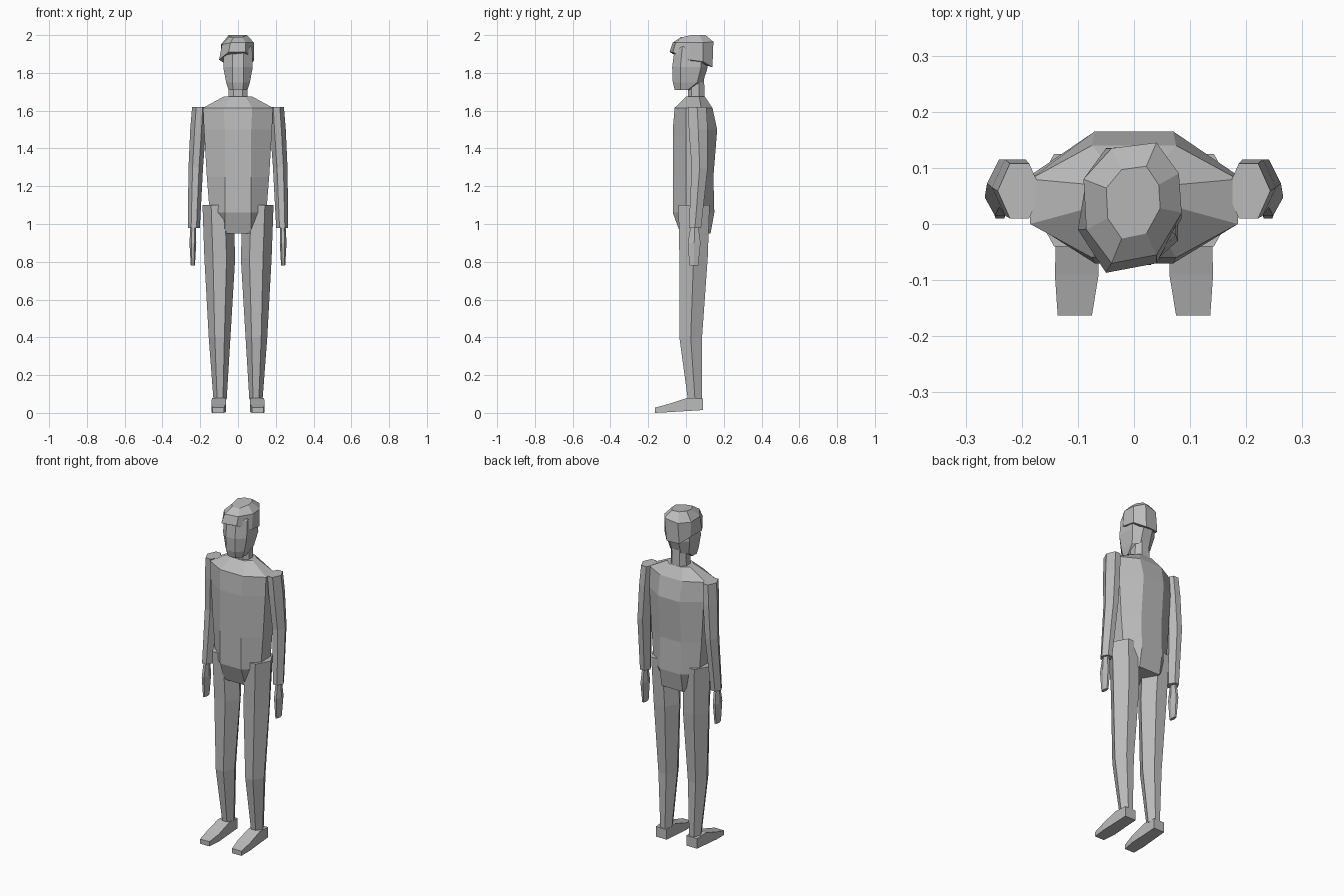
import bpy
import bmesh
from mathutils import Vector

default_cube = bpy.data.objects.get("Cube")
if default_cube:
    bpy.data.objects.remove(default_cube, do_unlink=True)

# Single matte grey for the whole figure
grey = bpy.data.materials.new("plain grey")
grey.use_nodes = True
colour = (0.5, 0.5, 0.5, 1)
grey.diffuse_color = colour
grey.node_tree.nodes["Principled BSDF"].inputs["Base Color"].default_value = colour


def loft(name, rings):
    """Join rings of points with quads and close both ends."""
    bm = bmesh.new()
    loops = [[bm.verts.new(point) for point in ring] for ring in rings]
    for lower, upper in zip(loops, loops[1:]):
        count = len(lower)
        for i in range(count):
            j = (i + 1) % count
            bm.faces.new((lower[i], lower[j], upper[j], upper[i]))
    bm.faces.new(loops[0][::-1])
    bm.faces.new(loops[-1])
    bmesh.ops.recalc_face_normals(bm, faces=bm.faces)
    mesh = bpy.data.meshes.new(name)
    bm.to_mesh(mesh)
    bm.free()
    mesh.materials.append(grey)
    part = bpy.data.objects.new(name, mesh)
    bpy.context.collection.objects.link(part)
    return part


def body_ring(z, flat, wide, front, side_front, side_back, back):
    """Symmetric eight-sided section with flat front and back."""
    half = [(flat, front), (wide, side_front), (wide, side_back), (flat, back)]
    points = half + [(-x, y) for x, y in reversed(half)]
    return [Vector((x, y, z)) for x, y in points]


def limb_ring(side, z, inner, outer, front, back):
    """Six-sided section with flat front and back."""
    middle = (front + back) / 2
    a = inner + (outer - inner) * 0.28
    b = outer - (outer - inner) * 0.28
    points = [(inner, middle), (a, front), (b, front),
              (outer, middle), (b, back), (a, back)]
    return [Vector((side * x, y, z)) for x, y in points]


def box_ring(side, y, inner, outer, low, high):
    """Upright rectangular section of a foot."""
    points = [(inner, low), (outer, low), (outer, high), (inner, high)]
    return [Vector((side * x, y, z)) for x, z in points]


# Torso from crotch to collar
loft("torso", [
    body_ring(0.95, 0.07, 0.08, -0.03, 0.02, 0.09, 0.13),
    body_ring(1.06, 0.07, 0.15, -0.07, 0, 0.09, 0.15),
    body_ring(1.25, 0.07, 0.165, -0.07, 0, 0.09, 0.145),
    body_ring(1.5, 0.07, 0.18, -0.07, 0, 0.09, 0.165),
    body_ring(1.615, 0.075, 0.185, -0.06, 0, 0.08, 0.14),
    body_ring(1.675, 0.04, 0.075, 0, 0.03, 0.07, 0.1),
])

# Neck and head
loft("neck", [
    body_ring(1.65, 0.025, 0.052, 0.01, 0.03, 0.07, 0.1),
    body_ring(1.78, 0.025, 0.048, 0.01, 0.03, 0.07, 0.095),
])
loft("head", [
    body_ring(1.71, 0.025, 0.05, -0.06, -0.03, 0.01, 0.03),
    body_ring(1.75, 0.03, 0.063, -0.07, -0.03, 0.06, 0.09),
    body_ring(1.83, 0.03, 0.078, -0.073, -0.03, 0.08, 0.115),
    body_ring(1.93, 0.03, 0.075, -0.06, -0.02, 0.08, 0.11),
    body_ring(1.97, 0.02, 0.05, -0.03, 0, 0.06, 0.08),
])

# Uneven swept hair: a fringe edge, a crown edge and a flat top
fringe = [(-0.05, -0.087, 1.91), (0.04, -0.07, 1.91), (0.085, 0.01, 1.87),
          (0.08, 0.09, 1.86), (0.03, 0.14, 1.83), (-0.05, 0.135, 1.83),
          (-0.085, 0.08, 1.86), (-0.1, -0.01, 1.87)]
crown = [(-0.04, -0.07, 1.96), (0.04, -0.055, 1.96), (0.085, 0.02, 1.96),
         (0.08, 0.09, 1.96), (0.04, 0.145, 1.965), (-0.04, 0.135, 1.95),
         (-0.09, 0.08, 1.95), (-0.085, -0.01, 1.95)]
top = [(centre_x * 0.55, 0.04 + (y - 0.04) * 0.6, 1.99 if y < 0 else 2)
       for centre_x, y, z in crown]
loft("hair", [fringe, crown, top])

# Paired limbs
for label, side in (("left", 1), ("right", -1)):
    loft(label + "_leg", [
        limb_ring(side, 0.07, 0.06, 0.13, 0.01, 0.085),
        limb_ring(side, 0.4, 0.04, 0.155, -0.035, 0.085),
        limb_ring(side, 0.82, 0.015, 0.178, -0.035, 0.115),
        limb_ring(side, 1.1, 0.025, 0.188, -0.04, 0.125),
    ])
    loft(label + "_foot", [
        box_ring(side, -0.163, 0.075, 0.136, 0, 0.028),
        box_ring(side, -0.09, 0.063, 0.141, 0.004, 0.048),
        box_ring(side, 0.01, 0.065, 0.138, 0.01, 0.08),
        box_ring(side, 0.09, 0.065, 0.136, 0.015, 0.075),
    ])
    loft(label + "_arm", [
        limb_ring(side, 0.98, 0.202, 0.266, 0.015, 0.08),
        limb_ring(side, 1.3, 0.185, 0.262, 0.03, 0.115),
        limb_ring(side, 1.5, 0.17, 0.253, 0.015, 0.115),
        limb_ring(side, 1.62, 0.165, 0.243, 0.01, 0.108),
    ])
    loft(label + "_hand", [
        limb_ring(side, 0.78, 0.228, 0.25, 0.018, 0.065),
        limb_ring(side, 0.9, 0.221, 0.257, 0.01, 0.077),
        limb_ring(side, 0.99, 0.223, 0.252, 0.025, 0.065),
    ])
